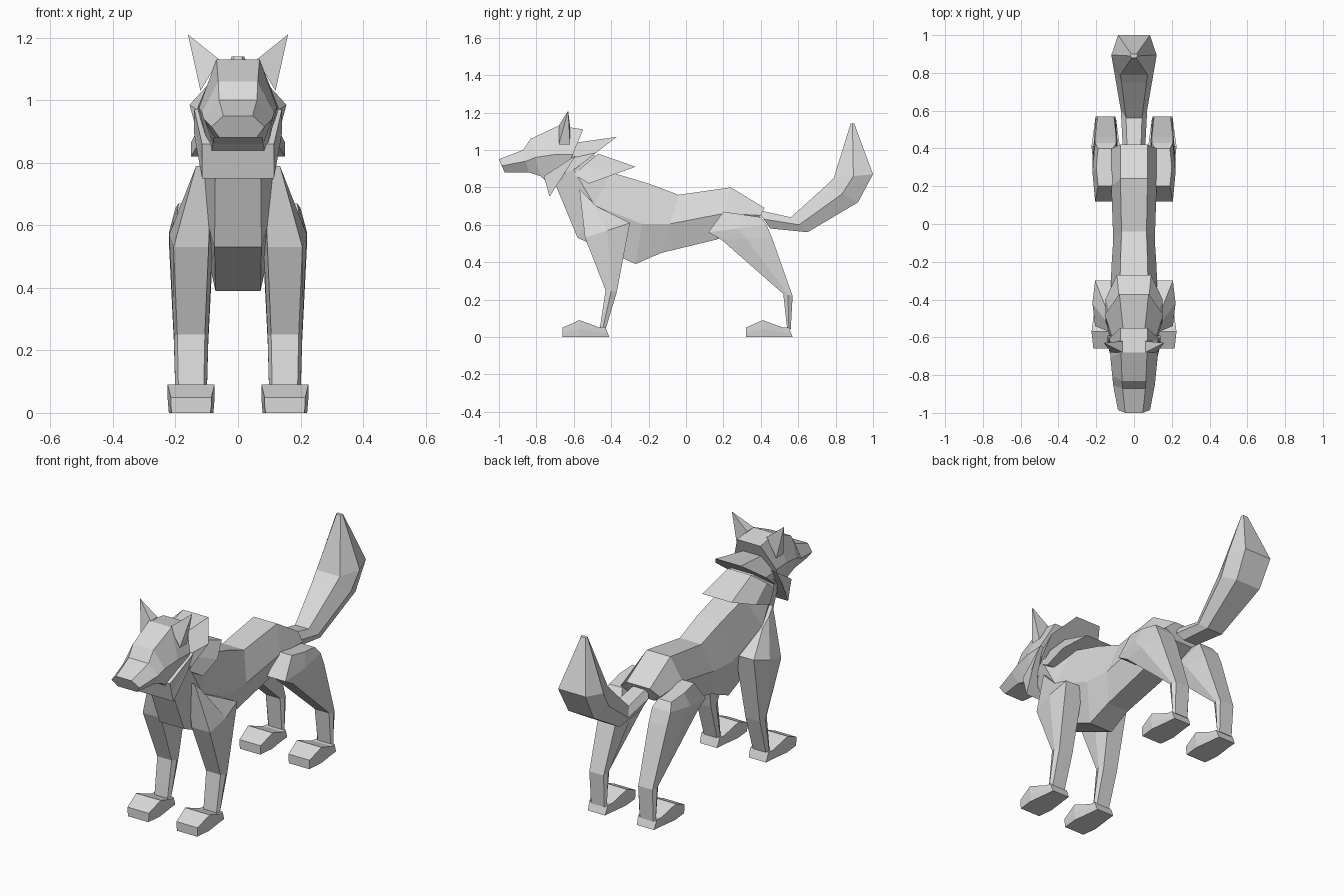
import bpy
import bmesh
from mathutils import Vector

default_cube = bpy.data.objects.get("Cube")
if default_cube:
    bpy.data.objects.remove(default_cube, do_unlink=True)

# One plain grey coat
coat = bpy.data.materials.new("grey_coat")
coat.use_nodes = True
coat.diffuse_color = (.7, .7, .7, 1)
shader = coat.node_tree.nodes["Principled BSDF"]
shader.inputs["Base Color"].default_value = coat.diffuse_color


def finish(name, bm, mirrored):
    """Turn a bmesh into a flat shaded object, optionally mirrored across x."""
    bmesh.ops.recalc_face_normals(bm, faces=bm.faces[:])
    mesh = bpy.data.meshes.new(name)
    bm.to_mesh(mesh)
    bm.free()
    mesh.materials.append(coat)
    obj = bpy.data.objects.new(name, mesh)
    bpy.context.collection.objects.link(obj)
    if mirrored:
        modifier = obj.modifiers.new("left_right", 'MIRROR')
        modifier.use_mirror_merge = False


def ring(top, bottom, width, x=0):
    """Describe a cross-section by its two ends (y, z), half width and centre."""
    return Vector((x, *top)), Vector((x, *bottom)), width


def loft(name, rings, peak=.6, keel=.6, shift=0, mirrored=False):
    """Skin six-sided sections; peak and keel narrow both ends of each one."""
    bm = bmesh.new()
    loops = []
    for top, bottom, width in rings:
        middle = (top + bottom) / 2
        corners = [(top, peak), (middle, 1), (bottom, keel),
                   (bottom, -keel), (middle, -1), (top, -peak)]
        loops.append([bm.verts.new(point + Vector((width * side, shift, 0)))
                      for point, side in corners])
    for near, far in zip(loops, loops[1:]):
        for i in range(len(near)):
            bm.faces.new((near[i - 1], near[i], far[i], far[i - 1]))
    bm.faces.new(loops[0])
    bm.faces.new(loops[-1])
    finish(name, bm, mirrored)


def hull(name, points, mirrored=False):
    """Wrap a few corner points in a convex solid."""
    bm = bmesh.new()
    corners = [bm.verts.new(point) for point in points]
    bmesh.ops.convex_hull(bm, input=corners)
    finish(name, bm, mirrored)


# Torso from neck to rump
loft("torso", [
    ring(top=(-.52, 1), bottom=(-.7, .82), width=.12),
    ring(top=(-.4, .88), bottom=(-.58, .53), width=.125),
    ring(top=(-.2, .82), bottom=(-.27, .39), width=.12),
    ring(top=(-.04, .76), bottom=(-.13, .45), width=.11),
    ring(top=(.24, .8), bottom=(.16, .52), width=.12),
    ring(top=(.42, .69), bottom=(.38, .61), width=.12),
])

# Bushy tail, rising to a point
loft("tail", [
    ring(top=(.38, .68), bottom=(.45, .58), width=.06),
    ring(top=(.56, .64), bottom=(.65, .56), width=.07),
    ring(top=(.75, .81), bottom=(.92, .72), width=.11),
    ring(top=(.79, .85), bottom=(1, .87), width=.12),
    ring(top=(.88, 1.14), bottom=(.9, 1.14), width=.02),
], keel=.7)

# Head with tapering muzzle
loft("head", [
    ring(top=(-1, .95), bottom=(-.97, .88), width=.085),
    ring(top=(-.87, 1), bottom=(-.84, .88), width=.11),
    ring(top=(-.83, 1.06), bottom=(-.78, .86), width=.115),
    ring(top=(-.68, 1.13), bottom=(-.73, .82), width=.125),
    ring(top=(-.55, 1.11), bottom=(-.66, .84), width=.13),
], peak=.55, keel=.7)

# Ruff under the jaw and two flared mane layers
loft("throat_ruff", [
    ring(top=(-.76, .86), bottom=(-.73, .75), width=.115),
    ring(top=(-.59, .97), bottom=(-.64, .89), width=.14),
], peak=1, keel=1)
loft("upper_mane", [
    ring(top=(-.58, 1.04), bottom=(-.66, .87), width=.11),
    ring(top=(-.37, 1.07), bottom=(-.59, .9), width=.155),
], peak=.5, keel=.85)
loft("lower_mane", [
    ring(top=(-.47, .98), bottom=(-.6, .87), width=.12),
    ring(top=(-.27, .91), bottom=(-.52, .82), width=.15),
], keel=1)

# Pointed ears
ear_tip = (.16, -.63, 1.21)
ear_base = [(x, y, z) for x, z in ((.06, 1.13), (.12, 1.03)) for y in (-.68, -.62)]
hull("ears", [ear_tip] + ear_base, mirrored=True)

# Front legs, each section running from its front edge to its back edge
stance = .15
loft("front_legs", [
    ring(top=(-.57, .79), bottom=(-.48, .7), width=.03, x=.11),
    ring(top=(-.54, .53), bottom=(-.3, .61), width=.07, x=stance),
    ring(top=(-.43, .25), bottom=(-.37, .24), width=.055, x=stance),
    ring(top=(-.46, .05), bottom=(-.43, .04), width=.05, x=stance),
], peak=.8, keel=.8, mirrored=True)

# Hind legs
loft("hind_legs", [
    ring(top=(.2, .67), bottom=(.4, .64), width=.05, x=stance),
    ring(top=(.12, .56), bottom=(.43, .6), width=.07, x=stance),
    ring(top=(.19, .52), bottom=(.46, .53), width=.07, x=stance),
    ring(top=(.52, .23), bottom=(.57, .22), width=.055, x=stance),
    ring(top=(.54, .05), bottom=(.56, .04), width=.05, x=stance),
], peak=.8, keel=.8, mirrored=True)

# Paws, the same shape front and back
paw = [
    ring(top=(-.66, .05), bottom=(-.66, 0), width=.065, x=stance),
    ring(top=(-.57, .09), bottom=(-.57, 0), width=.075, x=stance),
    ring(top=(-.46, .05), bottom=(-.46, 0), width=.06, x=stance),
    ring(top=(-.43, .05), bottom=(-.41, 0), width=.055, x=stance),
]
for part, offset in (("front_paws", 0), ("hind_paws", .98)):
    loft(part, paw, peak=1, keel=.95, shift=offset, mirrored=True)
